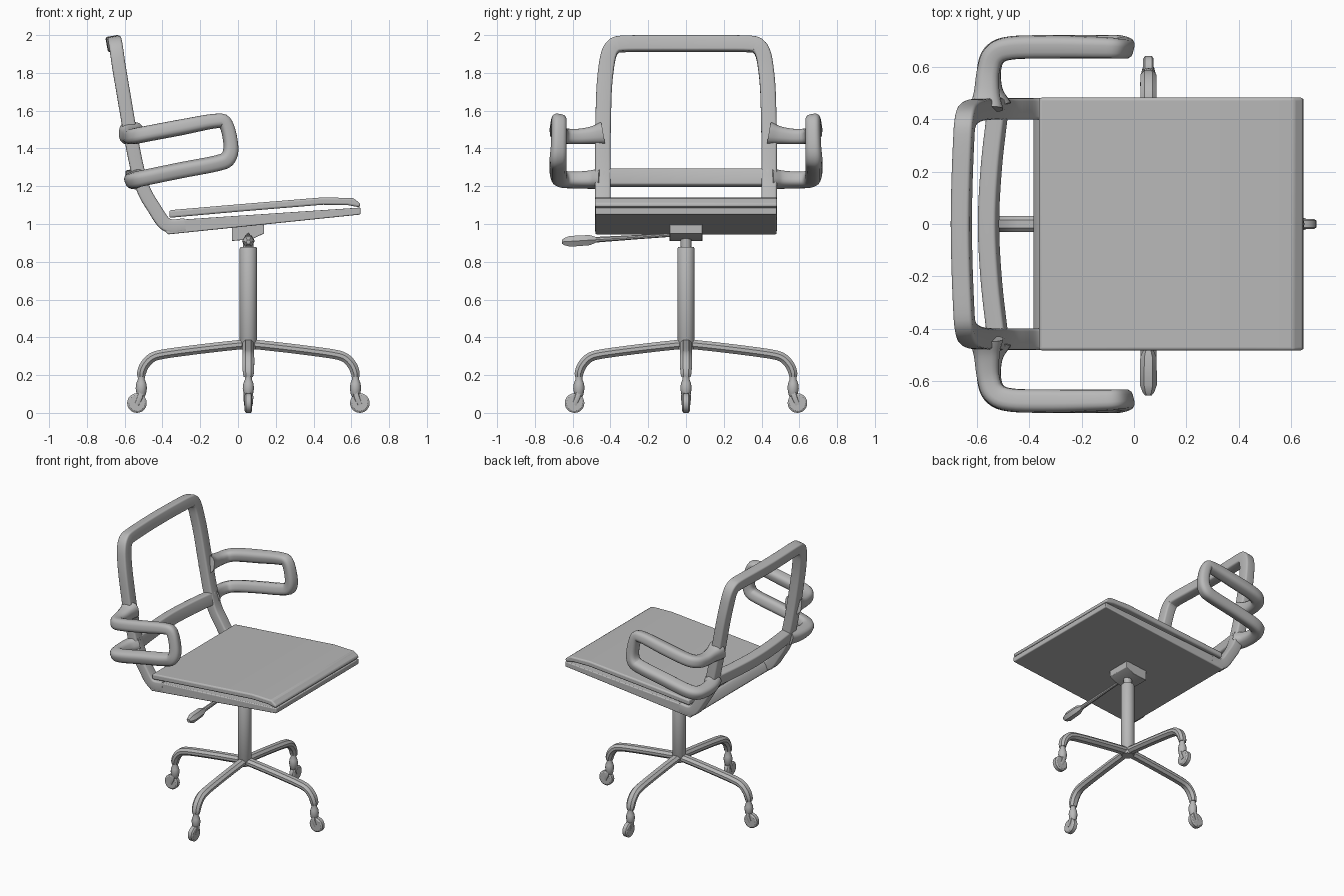
import bpy, bmesh, math
from mathutils import Vector, Matrix

if "Cube" in bpy.data.objects:
    bpy.data.objects.remove(bpy.data.objects["Cube"])

grey = bpy.data.materials.new("plain grey")
grey.diffuse_color = (0.48, 0.48, 0.48, 1)
grey.use_nodes = True
grey.node_tree.nodes["Principled BSDF"].inputs["Base Color"].default_value = grey.diffuse_color
CX = 0.055  # x position of the pedestal


def finish(name, bm, bevel=0.0, angle=35):
    bmesh.ops.recalc_face_normals(bm, faces=bm.faces)
    me = bpy.data.meshes.new(name)
    bm.to_mesh(me)
    bm.free()
    ob = bpy.data.objects.new(name, me)
    bpy.context.collection.objects.link(ob)
    me.materials.append(grey)
    if bevel:
        m = ob.modifiers.new("bevel", 'BEVEL')
        m.width, m.segments, m.limit_method = bevel, 3, 'ANGLE'
    bpy.ops.object.select_all(action='DESELECT')
    ob.select_set(True)
    bpy.context.view_layer.objects.active = ob
    bpy.ops.object.shade_smooth_by_angle(angle=math.radians(angle))
    return ob


def smooth_path(pts, steps):
    # Catmull-Rom through (x, y, z, scale) points
    p = [Vector(tuple(q) + (1.0,) * (4 - len(q))) for q in pts]
    p = [2 * p[0] - p[1]] + p + [2 * p[-1] - p[-2]]
    out = []
    for i in range(1, len(p) - 2):
        a, b, c, d = p[i - 1:i + 3]
        for s in range(steps):
            t = s / steps
            out.append(0.5 * (2 * b + (c - a) * t + (2 * a - 5 * b + 4 * c - d) * t * t
                              + (3 * b - a - 3 * c + d) * t ** 3))
    return out + [p[-2]]


def rounded_rect(w, h, r, n=3):
    pts = []
    for k, (sx, sy) in enumerate([(1, 1), (-1, 1), (-1, -1), (1, -1)]):
        for j in range(n + 1):
            a = (k + j / n) * math.pi / 2
            pts.append((sx * (w / 2 - r) + r * math.cos(a), sy * (h / 2 - r) + r * math.sin(a)))
    return pts


def sweep(name, pts, section, up, steps=5):
    path = smooth_path(pts, steps)
    bm = bmesh.new()
    rings, normal = [], Vector(up)
    for i, q in enumerate(path):
        t = (path[min(i + 1, len(path) - 1)] - path[max(i - 1, 0)]).to_3d().normalized()
        normal = (normal - t * normal.dot(t)).normalized()
        side = t.cross(normal)
        rings.append([bm.verts.new(q.to_3d() + (side * a + normal * b) * q[3]) for a, b in section])
    n = len(section)
    for r0, r1 in zip(rings, rings[1:]):
        for j in range(n):
            bm.faces.new((r0[j], r0[(j + 1) % n], r1[(j + 1) % n], r1[j]))
    bm.faces.new(rings[0])
    bm.faces.new(rings[-1])
    return finish(name, bm)


def extrude_y(name, profile, half, bevel):
    bm = bmesh.new()
    f = bm.faces.new([bm.verts.new((x, -half, z)) for x, z in profile])
    ext = bmesh.ops.extrude_face_region(bm, geom=[f])["geom"]
    bmesh.ops.translate(bm, vec=(0, 2 * half, 0),
                        verts=[v for v in ext if isinstance(v, bmesh.types.BMVert)])
    return finish(name, bm, bevel)


def lathe(name, profile, n=16, matrix=Matrix()):
    bm = bmesh.new()
    rings = [[bm.verts.new((r * math.cos(k * math.tau / n), r * math.sin(k * math.tau / n), z))
              for k in range(n)] for r, z in profile]
    for a, b in zip(rings, rings[1:]):
        for j in range(n):
            bm.faces.new((a[j], a[(j + 1) % n], b[(j + 1) % n], b[j]))
    bm.faces.new(rings[0])
    bm.faces.new(rings[-1])
    bm.transform(matrix)
    return finish(name, bm)


# Seat shell and cushion
extrude_y("seat_shell", [(0.648, 1.05), (0.648, 1.087), (-0.35, 1.02), (-0.37, 1.0),
                         (-0.385, 0.96), (-0.37, 0.945)], 0.48, 0.006)
extrude_y("seat_cushion", [(-0.363, 1.033), (0, 1.065), (0.45, 1.102), (0.58, 1.1), (0.645, 1.088),
                           (0.648, 1.108), (0.61, 1.137), (0.45, 1.141), (0, 1.104), (-0.363, 1.073)],
          0.483, 0.012)

# Back frame: one bar running up one side, over the top and down the other
half = [(-0.28, 0.44, 0.995), (-0.35, 0.44, 0.988), (-0.395, 0.44, 1.01), (-0.445, 0.44, 1.085),
        (-0.495, 0.44, 1.17), (-0.53, 0.44, 1.28), (-0.565, 0.44, 1.45), (-0.608, 0.434, 1.7),
        (-0.63, 0.422, 1.83), (-0.64, 0.408, 1.9), (-0.646, 0.385, 1.938), (-0.65, 0.34, 1.953),
        (-0.657, 0.17, 1.955)]
sweep("back_frame", half + [(-0.66, 0, 1.955)] + [(x, -y, z) for x, y, z in reversed(half)],
      rounded_rect(0.082, 0.072, 0.012), (0, 0, 1), 4)

# Curved lower back rail
sweep("lower_back_rail", [(-0.52, -0.44, 1.245), (-0.545, -0.22, 1.245), (-0.556, 0, 1.245),
                          (-0.545, 0.22, 1.245), (-0.52, 0.44, 1.245)],
      rounded_rect(0.07, 0.09, 0.012), (-0.2, 0, 1))

# Armrest loops, flared where they meet the frame
arm = sweep("armrests", [(-0.565, 0.44, 1.48, 1.5), (-0.563, 0.5, 1.47, 1.15), (-0.558, 0.58, 1.463),
                         (-0.535, 0.645, 1.467), (-0.47, 0.673, 1.48), (-0.3, 0.677, 1.512),
                         (-0.12, 0.674, 1.545, 0.92), (-0.065, 0.672, 1.53, 0.88),
                         (-0.038, 0.674, 1.42, 0.92), (-0.052, 0.677, 1.35), (-0.11, 0.677, 1.322),
                         (-0.3, 0.677, 1.285), (-0.47, 0.673, 1.25), (-0.535, 0.645, 1.236),
                         (-0.555, 0.58, 1.233), (-0.55, 0.5, 1.235, 1.1), (-0.525, 0.44, 1.24, 1.3)],
            rounded_rect(0.086, 0.08, 0.028), (0, 0, 1))
arm.modifiers.new("mirror", 'MIRROR').use_axis = (False, True, False)

# Pedestal column, piston and tilt block
at = Matrix.Translation((CX, 0, 0))
lathe("column", [(0.04, 0.335), (0.046, 0.345), (0.046, 0.87), (0.042, 0.877)], 16, at)
lathe("piston", [(0.028, 0.86), (0.028, 0.97)], 16, at)
extrude_y("tilt_block", [(-0.033, 0.91), (0.075, 0.92), (0.138, 0.95), (0.138, 0.995),
                         (0.1, 1.005), (-0.033, 0.99)], 0.087, 0.003)

# Height lever with faceted grip, pointing to -y
lever = (Matrix.Translation((CX, -0.06, 0.943)) @ Matrix.Rotation(math.radians(3.6), 4, 'X')
         @ Matrix.Rotation(math.pi / 2, 4, 'X'))
lathe("lever_rod", [(0.01, 0), (0.012, 0.2), (0.016, 0.45)], 10, lever)
lathe("lever_grip", [(0.014, 0.41), (0.031, 0.45), (0.033, 0.555), (0.022, 0.585), (0.012, 0.597)], 6, lever)

# Four legs with casters
for k in range(4):
    leg = sweep("base_leg", [(0.0, 0, 0.366), (0.15, 0, 0.35), (0.3, 0, 0.332), (0.45, 0, 0.311),
                             (0.51, 0, 0.293), (0.548, 0, 0.255), (0.565, 0, 0.215, 0.95),
                             (0.567, 0, 0.19, 0.8)],
                rounded_rect(0.062, 0.05, 0.016, 1), (0, 0, 1))
    stem = lathe("caster_stem", [(0.02, 0.2), (0.018, 0.178), (0.027, 0.155), (0.03, 0.13),
                                 (0.025, 0.1), (0.018, 0.085)], 12, Matrix.Translation((0.567, 0, 0)))
    fork = sweep("caster_fork", [(0.567, 0, 0.115, 0.9), (0.575, 0, 0.08), (0.592, 0, 0.042, 0.85)],
                 rounded_rect(0.052, 0.03, 0.008, 2), (1, 0, 0), 3)
    wheel = lathe("caster_wheel", [(0.042, -0.02), (0.052, -0.013), (0.052, 0.013), (0.042, 0.02)], 24,
                  Matrix.Translation((0.59, 0, 0.052)) @ Matrix.Rotation(math.pi / 2, 4, 'X'))
    for ob in (leg, stem, fork, wheel):
        ob.location.x = CX
        ob.rotation_euler.z = k * math.pi / 2
